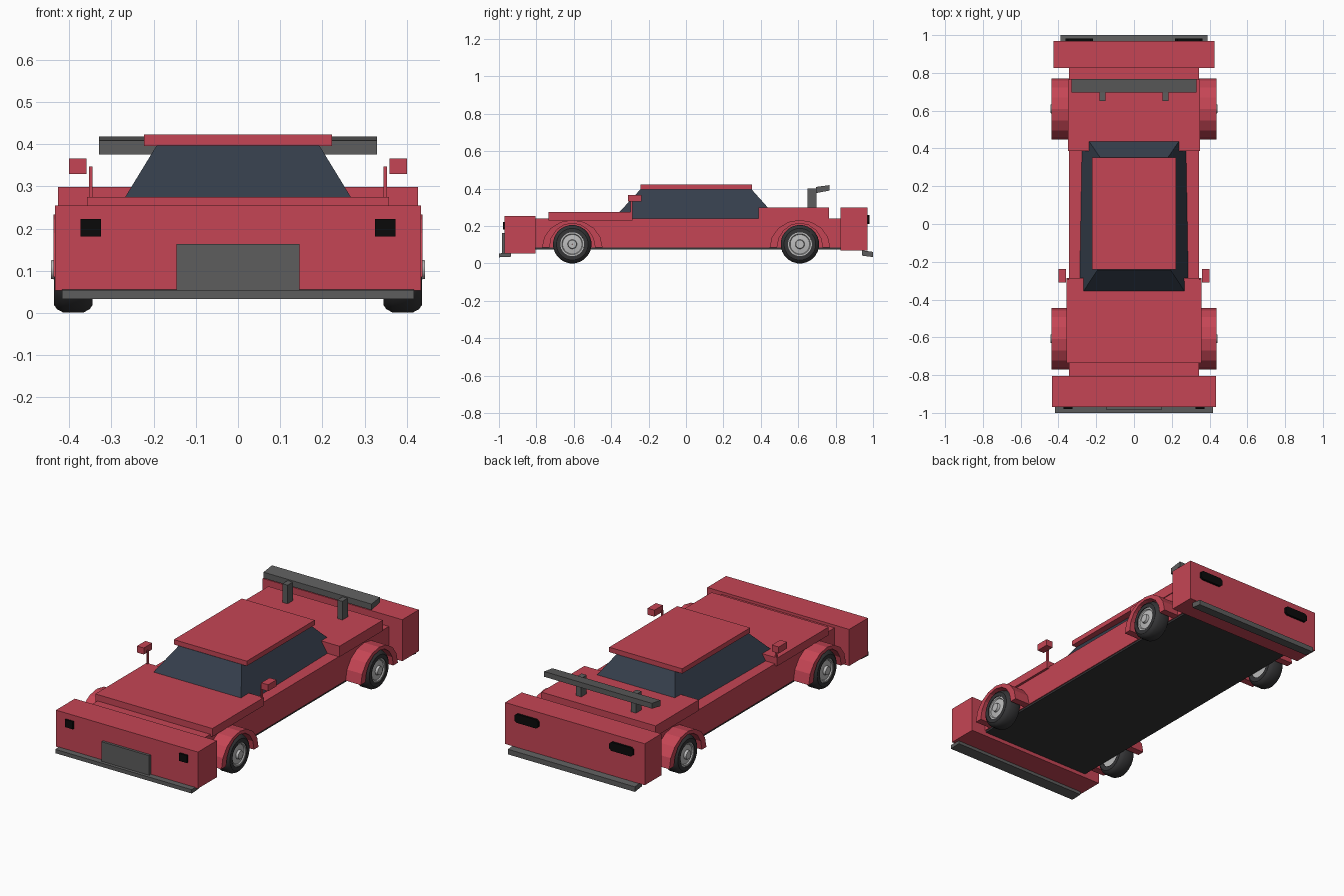
import bpy, bmesh, math

if "Cube" in bpy.data.objects:
    bpy.data.objects.remove(bpy.data.objects["Cube"])


def mat(name, r, g, b):
    m = bpy.data.materials.new(name)
    m.diffuse_color = (r, g, b, 1)
    m.use_nodes = True
    m.node_tree.nodes["Principled BSDF"].inputs["Base Color"].default_value = m.diffuse_color
    return m


RED = mat("red_paint", 0.56, 0.06, 0.09)
GLASS = mat("dark_glass", 0.035, 0.048, 0.07)
TRIM = mat("dark_trim", 0.11, 0.11, 0.11)
RUBBER = mat("rubber", 0.035, 0.035, 0.037)
BLACK = mat("lamp_black", 0.003, 0.003, 0.003)
RIM = mat("rim_grey", 0.5, 0.5, 0.5)


def finish(name, bm, material):
    bmesh.ops.recalc_face_normals(bm, faces=bm.faces)
    me = bpy.data.meshes.new(name)
    bm.to_mesh(me)
    bm.free()
    me.materials.append(material)
    ob = bpy.data.objects.new(name, me)
    bpy.context.collection.objects.link(ob)
    return ob


def loft(name, rings, material, closed=False):
    """Join equal-length rings of points; cap the ends unless the loop is closed."""
    bm = bmesh.new()
    vs = [[bm.verts.new(p) for p in ring] for ring in rings]
    n = len(vs[0])
    pairs = list(zip(vs, vs[1:])) + ([(vs[-1], vs[0])] if closed else [])
    for a, b in pairs:
        for i in range(n):
            j = (i + 1) % n
            bm.faces.new((a[i], a[j], b[j], b[i]))
    if not closed:
        bm.faces.new(vs[0])
        bm.faces.new(vs[-1])
    return finish(name, bm, material)


def prism(name, x0, x1, profile, material):
    """Extrude a (y, z) side profile from x0 to x1."""
    return loft(name, [[(x, y, z) for y, z in profile] for x in (x0, x1)], material)


def box(name, x, y, z, material):
    return prism(name, *x, [(y[0], z[0]), (y[1], z[0]), (y[1], z[1]), (y[0], z[1])], material)


def lathe(name, profile, side, cy, cz, material, n=24):
    """Spin an (x, r) closed profile about the axle."""
    rings = []
    for k in range(n):
        a = math.tau * (k + 0.5) / n
        rings.append([(side * x, cy + r * math.cos(a), cz + r * math.sin(a)) for x, r in profile])
    ob = loft(name, rings, material, closed=True)
    bpy.context.view_layer.objects.active = ob
    ob.select_set(True)
    bpy.ops.object.shade_smooth_by_angle(angle=math.radians(28))
    ob.select_set(False)
    return ob


# body shell and panels
box("body", (-0.345, 0.345), (-0.82, 0.84), (0.085, 0.24), RED)
box("floor_pan", (-0.34, 0.34), (-0.81, 0.83), (0.074, 0.085), RUBBER)
box("front_bumper", (-0.434, 0.434), (-0.97, -0.805), (0.053, 0.255), RED)
box("rear_bumper", (-0.427, 0.427), (0.825, 0.97), (0.07, 0.299), RED)
box("hood", (-0.358, 0.358), (-0.735, -0.285), (0.23, 0.275), RED)
box("trunk_lid", (-0.35, 0.35), (0.387, 0.765), (0.24, 0.299), RED)

# cabin: tapered glass and roof slab
loft("cabin_glass", [
    [(-0.29, -0.39, 0.238), (0.29, -0.39, 0.238), (0.275, 0.492, 0.238), (-0.275, 0.492, 0.238)],
    [(-0.193, -0.243, 0.397), (0.193, -0.243, 0.397), (0.178, 0.35, 0.397), (-0.178, 0.35, 0.397)],
], GLASS)
box("roof", (-0.223, 0.223), (-0.242, 0.352), (0.396, 0.423), RED)

# bumper trim
prism("front_splitter", -0.417, 0.417,
      [(-1.0, 0.033), (-0.935, 0.036), (-0.935, 0.058), (-1.0, 0.054)], TRIM)
prism("rear_diffuser", -0.388, 0.388,
      [(0.94, 0.042), (1.0, 0.034), (1.0, 0.062), (0.94, 0.07)], TRIM)
box("grille", (-0.146, 0.146), (-0.984, -0.965), (0.053, 0.163), TRIM)

# rear wing blade
prism("wing_blade", -0.33, 0.33,
      [(0.695, 0.376), (0.768, 0.39), (0.768, 0.419), (0.695, 0.409)], TRIM)

# fender arch: half ring profile around a wheel
WHEEL_Z, ARCH_Z, SEG = 0.103, 0.085, 8
arc = [math.pi * k / SEG for k in range(SEG + 1)]


def fender(name, side, cy):
    rings = []
    for a in arc:
        c, s = math.cos(a), math.sin(a)
        o = (cy + 0.162 * c, ARCH_Z + 0.148 * s)
        i = (cy + 0.122 * c, ARCH_Z + 0.13 * s)
        rings.append([(side * x, *p) for x, p in
                      ((0.335, o), (0.438, o), (0.438, i), (0.335, i))])
    loft(name, rings, RED)


tyre = [(0.345, 0.062), (0.345, 0.085), (0.352, 0.095), (0.367, 0.103),
        (0.414, 0.103), (0.429, 0.095), (0.436, 0.085), (0.436, 0.064)]
rim = [(0.35, 0.0005), (0.35, 0.066), (0.432, 0.066), (0.432, 0.056), (0.426, 0.052),
       (0.43, 0.025), (0.443, 0.022), (0.443, 0.0005)]

for label, s in (("left", -1), ("right", 1)):
    # lamps; the tail lamps have clipped corners
    box(f"headlight_{label}", (s * 0.325, s * 0.373), (-0.979, -0.96), (0.181, 0.223), BLACK)
    outline = [(0.23, 0.212), (0.35, 0.212), (0.362, 0.222), (0.362, 0.25),
               (0.35, 0.26), (0.23, 0.26), (0.218, 0.25), (0.218, 0.222)]
    loft(f"tail_light_{label}",
         [[(s * x, y, z) for x, z in outline] for y in (0.955, 0.982)], BLACK)

    # door mirror on a thin stalk
    box(f"mirror_{label}", (s * 0.359, s * 0.401), (-0.31, -0.237), (0.33, 0.366), RED)
    box(f"mirror_stalk_{label}", (s * 0.345, s * 0.353), (-0.297, -0.285), (0.26, 0.347), RED)

    # wing post
    box(f"wing_post_{label}", (s * 0.152, s * 0.183), (0.65, 0.698), (0.29, 0.402), TRIM)

    # wheels and arches
    for end, cy in (("front", -0.608), ("rear", 0.609)):
        fender(f"fender_{end}_{label}", s, cy)
        lathe(f"tyre_{end}_{label}", tyre, s, cy, WHEEL_Z, RUBBER)
        lathe(f"rim_{end}_{label}", rim, s, cy, WHEEL_Z, RIM)
